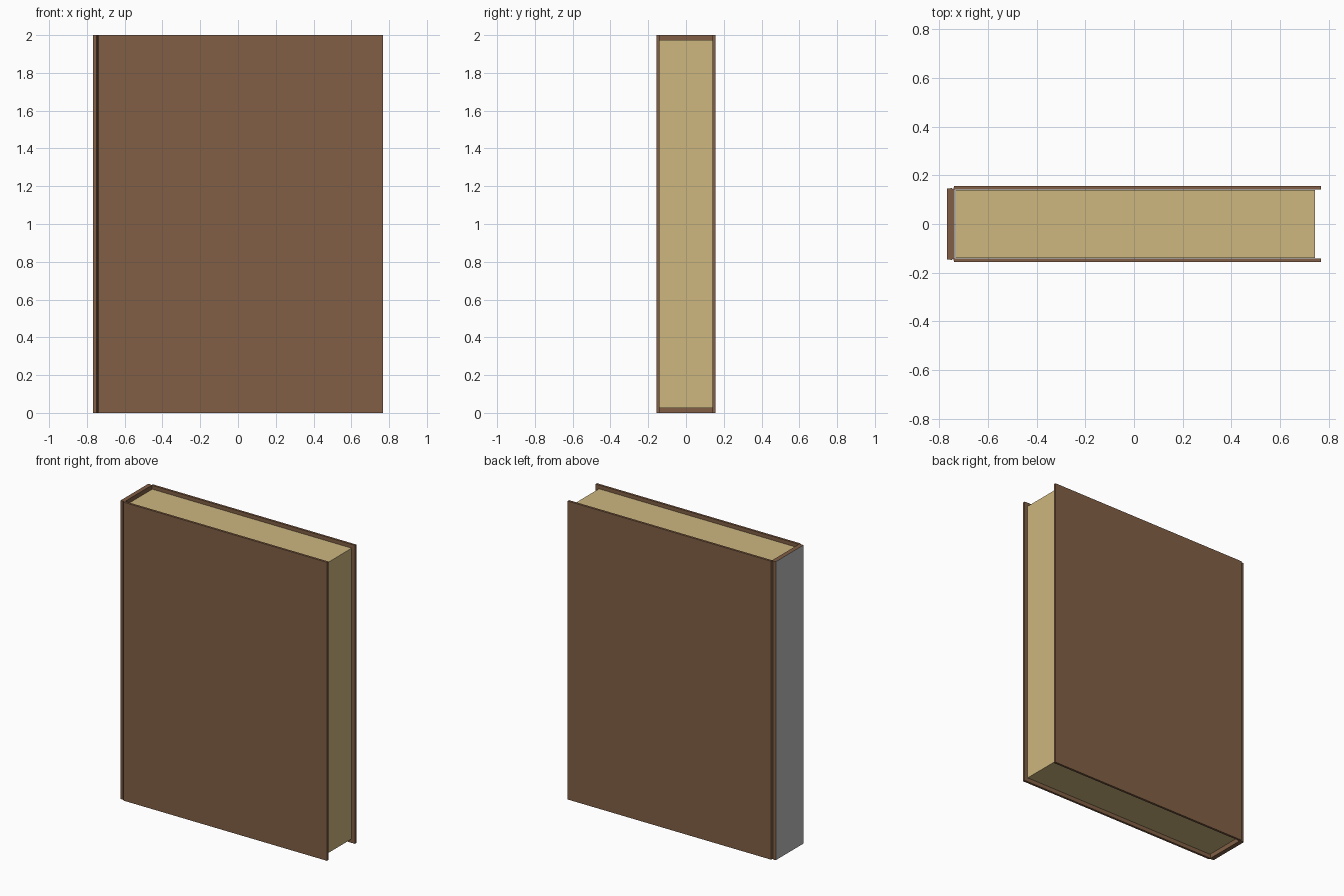
import bpy, bmesh

if "Cube" in bpy.data.objects:
    bpy.data.objects.remove(bpy.data.objects["Cube"])


def srgb(r, g, b):
    def lin(c):
        c /= 255
        return c / 12.92 if c <= 0.04045 else ((c + 0.055) / 1.055) ** 2.4
    return (lin(r), lin(g), lin(b), 1)


def material(name, colour):
    m = bpy.data.materials.new(name)
    m.diffuse_color = colour
    m.use_nodes = True
    m.node_tree.nodes["Principled BSDF"].inputs["Base Color"].default_value = m.diffuse_color
    return m


brown = material("brown_leather", srgb(129, 95, 69))
cream = material("cream_paper", srgb(205, 182, 127))
grey = material("grey_spine", srgb(187, 187, 187))


def prism(name, outline, z0, z1, mats):
    """Extrude a top-view outline straight up."""
    bm = bmesh.new()
    base = bm.faces.new([bm.verts.new((x, y, z0)) for x, y in outline])
    ext = bmesh.ops.extrude_face_region(bm, geom=[base], use_keep_orig=True)
    top = [v for v in ext["geom"] if isinstance(v, bmesh.types.BMVert)]
    bmesh.ops.translate(bm, verts=top, vec=(0, 0, z1 - z0))
    bmesh.ops.recalc_face_normals(bm, faces=bm.faces)
    # Outward spine face takes the second colour, if there is one
    if len(mats) > 1:
        for f in bm.faces:
            if f.normal.x < -0.9 and f.calc_center_median().x < -0.76:
                f.material_index = 1
    me = bpy.data.meshes.new(name)
    bm.to_mesh(me)
    bm.free()
    for m in mats:
        me.materials.append(m)
    ob = bpy.data.objects.new(name, me)
    bpy.context.collection.objects.link(ob)
    return ob


# Cover: spine, hinge groove and board; half outline mirrored in y
half = [(-0.768, 0.145), (-0.748, 0.148), (-0.744, 0.142), (-0.739, 0.156),
        (0.768, 0.156), (0.768, 0.141), (-0.738, 0.141)]
prism("book_cover", half + [(x, -y) for x, y in reversed(half)], 0, 2, [brown, grey])

# Page block, set in from the cover edges
pages = [(-0.734, -0.1405), (0.744, -0.1405), (0.744, 0.1405), (-0.734, 0.1405)]
prism("page_block", pages, 0.027, 1.975, [cream])
